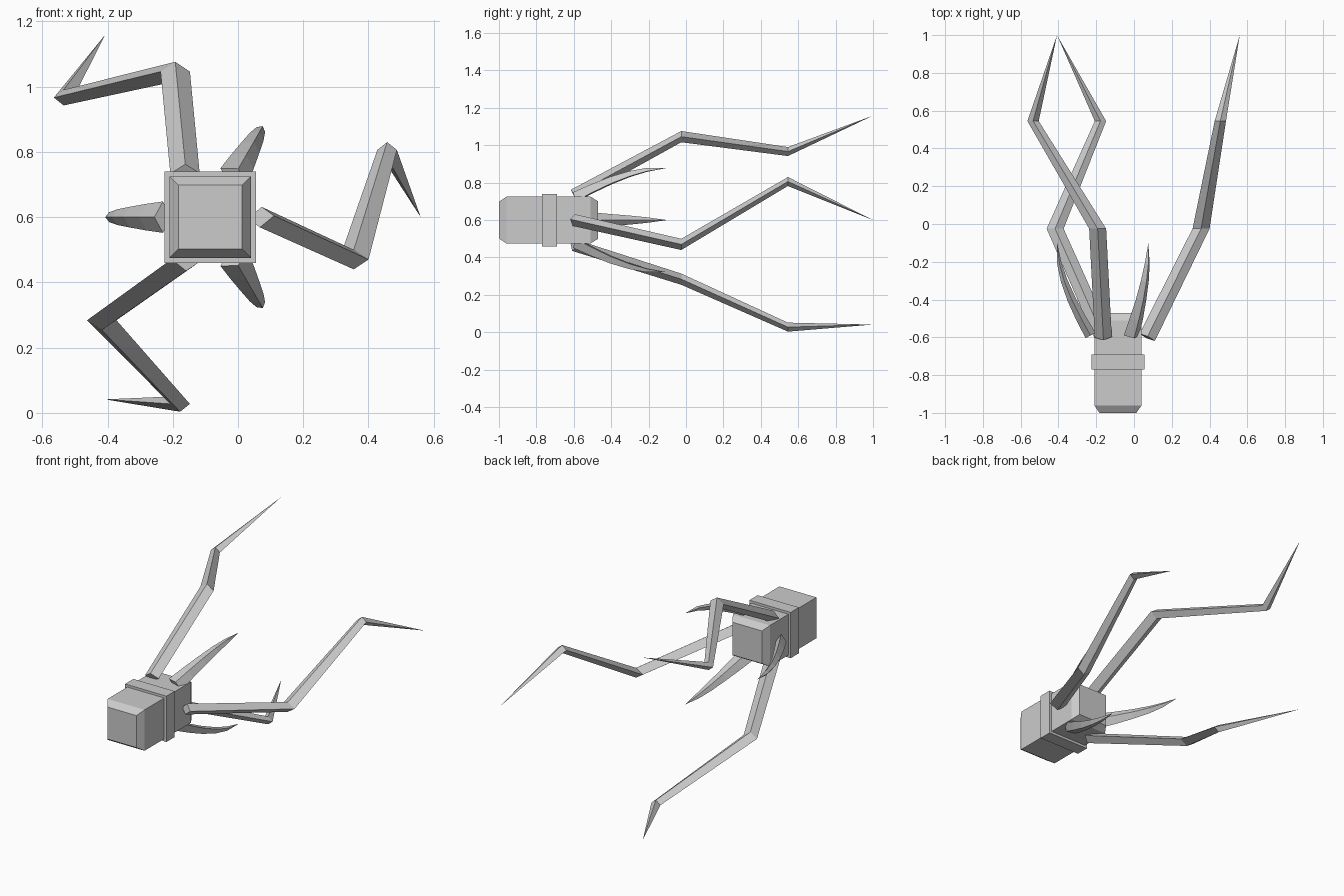
import bpy, bmesh, math
from mathutils import Vector, Matrix

if "Cube" in bpy.data.objects:
    bpy.data.objects.remove(bpy.data.objects["Cube"])

CX, CZ = -0.085, 0.60          # body axis runs along y through here

grey = bpy.data.materials.new("plain grey")
grey.diffuse_color = (0.6, 0.6, 0.6, 1)
grey.use_nodes = True
grey.node_tree.nodes["Principled BSDF"].inputs["Base Color"].default_value = grey.diffuse_color


def loft(name, rings, tip=None):
    """Skin a list of four-point rings, ending in a cap or a point."""
    bm = bmesh.new()
    rows = [[bm.verts.new(p) for p in ring] for ring in rings]
    for a, b in zip(rows, rows[1:]):
        for i in range(4):
            j = (i + 1) % 4
            bm.faces.new((a[i], a[j], b[j], b[i]))
    bm.faces.new(rows[0])
    if tip is None:
        bm.faces.new(rows[-1])
    else:
        end = bm.verts.new(tip)
        for i in range(4):
            bm.faces.new((rows[-1][i], rows[-1][(i + 1) % 4], end))
    bmesh.ops.recalc_face_normals(bm, faces=bm.faces)
    mesh = bpy.data.meshes.new(name)
    bm.to_mesh(mesh)
    bm.free()
    mesh.materials.append(grey)
    obj = bpy.data.objects.new(name, mesh)
    bpy.context.collection.objects.link(obj)
    return obj


def square(y, h):
    return [(CX + sx * h, y, CZ + sz * h)
            for sx, sz in ((-1, -1), (1, -1), (1, 1), (-1, 1))]


def around(p, angle):
    """Turn (x, y, z), given relative to the body axis, about that axis."""
    c, s = math.cos(angle), math.sin(angle)
    return Vector((CX + p[0] * c - p[2] * s, p[1], CZ + p[0] * s + p[2] * c))


# Body block with bevelled ends, and the band around it
loft("body", [square(-1, 0.098), square(-0.96, 0.125),
              square(-0.51, 0.125), square(-0.47, 0.10)])
loft("band", [square(-0.77, 0.14), square(-0.69, 0.14)])

# Three jointed legs: centre, half width, half height at each joint
leg_joints = [((0.155, -0.60, 0.0), 0.045, 0.032),
              ((0.44, -0.025, -0.13), 0.045, 0.030),
              ((0.542, 0.545, 0.206), 0.030, 0.024)]
leg_tip = (0.645, 1.0, 0.0)
for n in range(3):
    angle = n * math.tau / 3
    centres = [around(j[0], angle) for j in leg_joints]
    rings = []
    for k, (c, (_, w, h)) in enumerate(zip(centres, leg_joints)):
        ring = [Vector((w, 0, 0)), Vector((0, 0, h)),
                Vector((-w, 0, 0)), Vector((0, 0, -h))]
        if k == 0:             # base is cut square to the first segment
            d = (centres[1] - c).normalized()
            ring = [(v - d * v.dot(d)).normalized() * v.length for v in ring]
        rings.append([c + v for v in ring])
    loft(f"leg_{n + 1}", rings, around(leg_tip, angle))

# Three curved horns: radius, y, radial half depth, sideways half width
horn_path = [(0.145, -0.59, 0.030, 0.048), (0.195, -0.50, 0.027, 0.041),
             (0.245, -0.40, 0.023, 0.032), (0.285, -0.30, 0.018, 0.024),
             (0.310, -0.21, 0.012, 0.015)]
for n in range(3):
    angle = math.pi / 3 + n * math.tau / 3
    rings = []
    for k, (r, y, depth, width) in enumerate(horn_path):
        a = horn_path[max(k - 1, 0)]
        b = horn_path[min(k + 1, len(horn_path) - 1)]
        t = Vector((b[0] - a[0], b[1] - a[1])).normalized()
        dr, dy = t.y * depth, -t.x * depth
        rings.append([around(p, angle) for p in
                      ((r + dr, y + dy, 0), (r, y, width),
                       (r - dr, y - dy, 0), (r, y, -width))])
    loft(f"horn_{n + 1}", rings, around((0.322, -0.10, 0), angle))
